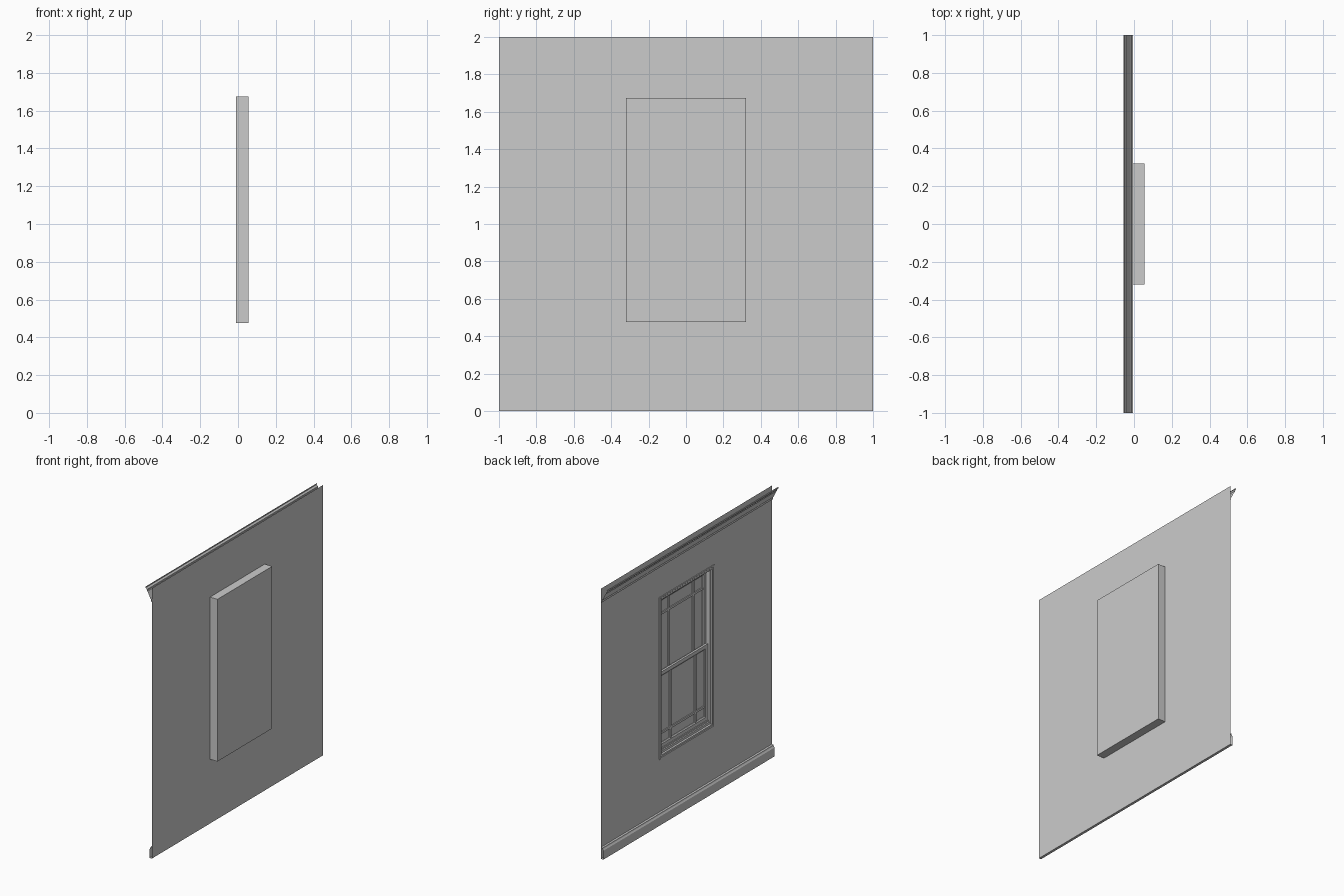
import bpy, bmesh

cube = bpy.data.objects.get("Cube")
if cube:
    bpy.data.objects.remove(cube, do_unlink=True)

GREY = (0.6, 0.6, 0.6, 1.0)
paint = bpy.data.materials.new("grey_paint")
paint.use_nodes = True
paint.diffuse_color = GREY
paint.node_tree.nodes["Principled BSDF"].inputs["Base Color"].default_value = GREY

WALL_X, BACK_X = -0.005, 0.056
HALF_W, SILL, HEAD = 0.32, 0.475, 1.675


def finish(name, bm, recalc=True):
    if recalc:
        bmesh.ops.recalc_face_normals(bm, faces=bm.faces)
    mesh = bpy.data.meshes.new(name)
    bm.to_mesh(mesh)
    bm.free()
    mesh.materials.append(paint)
    obj = bpy.data.objects.new(name, mesh)
    bpy.context.collection.objects.link(obj)
    return obj


def nested(name, rects, closed=False, cap=False):
    """Bridge a list of rectangles (half width, bottom, top, depth) in the YZ plane."""
    bm = bmesh.new()
    loops = [[bm.verts.new((x, y, z)) for y, z in ((h, lo), (-h, lo), (-h, hi), (h, hi))]
             for h, lo, hi, x in rects]
    pairs = list(zip(loops, loops[1:]))
    if closed:
        pairs.append((loops[-1], loops[0]))
    for a, b in pairs:
        for i in range(4):
            j = (i + 1) % 4
            bm.faces.new((a[i], a[j], b[j], b[i]))
    if cap:
        bm.faces.new(loops[0])
    return finish(name, bm)


def frame(name, half, lo, hi, profile, **kw):
    """Sweep an (inset, depth) profile round a rectangle."""
    return nested(name, [(half - d, lo + d, hi - d, x) for d, x in profile], **kw)


def moulding(name, profile):
    """Run an open (x, z) profile along the full wall length."""
    bm = bmesh.new()
    rows = [[bm.verts.new((x, y, z)) for y in (-1, 1)] for x, z in profile]
    for a, b in zip(rows, rows[1:]):
        bm.faces.new((a[0], a[1], b[1], b[0]))
    return finish(name, bm, False)


def box(name, lo, hi):
    bm = bmesh.new()
    bmesh.ops.create_cube(bm, size=1)
    for v in bm.verts:
        v.co = [a + (c + 0.5) * (b - a) for a, b, c in zip(lo, hi, v.co)]
    return finish(name, bm)


# Wall sheet with the window opening
nested("wall", [(1, 0, 2, WALL_X), (HALF_W, SILL, HEAD, WALL_X)])

# Crown and skirting
moulding("crown_moulding", [
    (WALL_X, 1.9), (-0.012, 1.9), (-0.012, 1.915), (-0.018, 1.922), (-0.04, 1.968),
    (-0.046, 1.97), (-0.046, 1.98), (-0.056, 1.99), (-0.056, 2), (-0.05, 2)])
moulding("skirting_board", [
    (WALL_X, 0), (-0.024, 0), (-0.024, 0.065), (-0.018, 0.075), (-0.016, 0.083), (WALL_X, 0.087)])

# Window case: closed back, sides, stepped casing and inner jamb
frame("window_case", HALF_W, SILL, HEAD, [
    (0, BACK_X), (0, -0.01), (0.01, -0.01), (0.014, -0.006), (0.026, -0.006),
    (0.03, 0.004), (0.035, 0.004), (0.035, BACK_X - 0.002)], cap=True)

# Sloping inner sill
box("sill_step", (0.004, -0.285, 0.51), (0.05, 0.285, 0.522))
box("sill_riser", (0.014, -0.285, 0.522), (0.05, 0.285, 0.534))

# Two sliding sashes, each with a pane and edge bars
middle = (SILL + HEAD) / 2
for name, lo, hi, x, bar_z in (("upper", middle - 0.02, 1.64, 0.036, 1.51),
                               ("lower", 0.534, middle + 0.02, 0.02, 0.64)):
    back = x + 0.016
    frame(name + "_sash", 0.285, lo, hi,
          [(0, x), (0.026, x), (0.034, x + 0.006), (0.034, back), (0, back)], closed=True)
    box(name + "_pane", (x + 0.01, -0.255, lo + 0.03), (x + 0.012, 0.255, hi - 0.03))
    for side, y in (("left", 0.145), ("right", -0.145)):
        box(f"{name}_{side}_bar", (x + 0.003, y - 0.008, lo + 0.03), (back, y + 0.008, hi - 0.03))
    box(name + "_cross_bar", (x + 0.003, -0.255, bar_z - 0.008), (back, 0.255, bar_z + 0.008))
